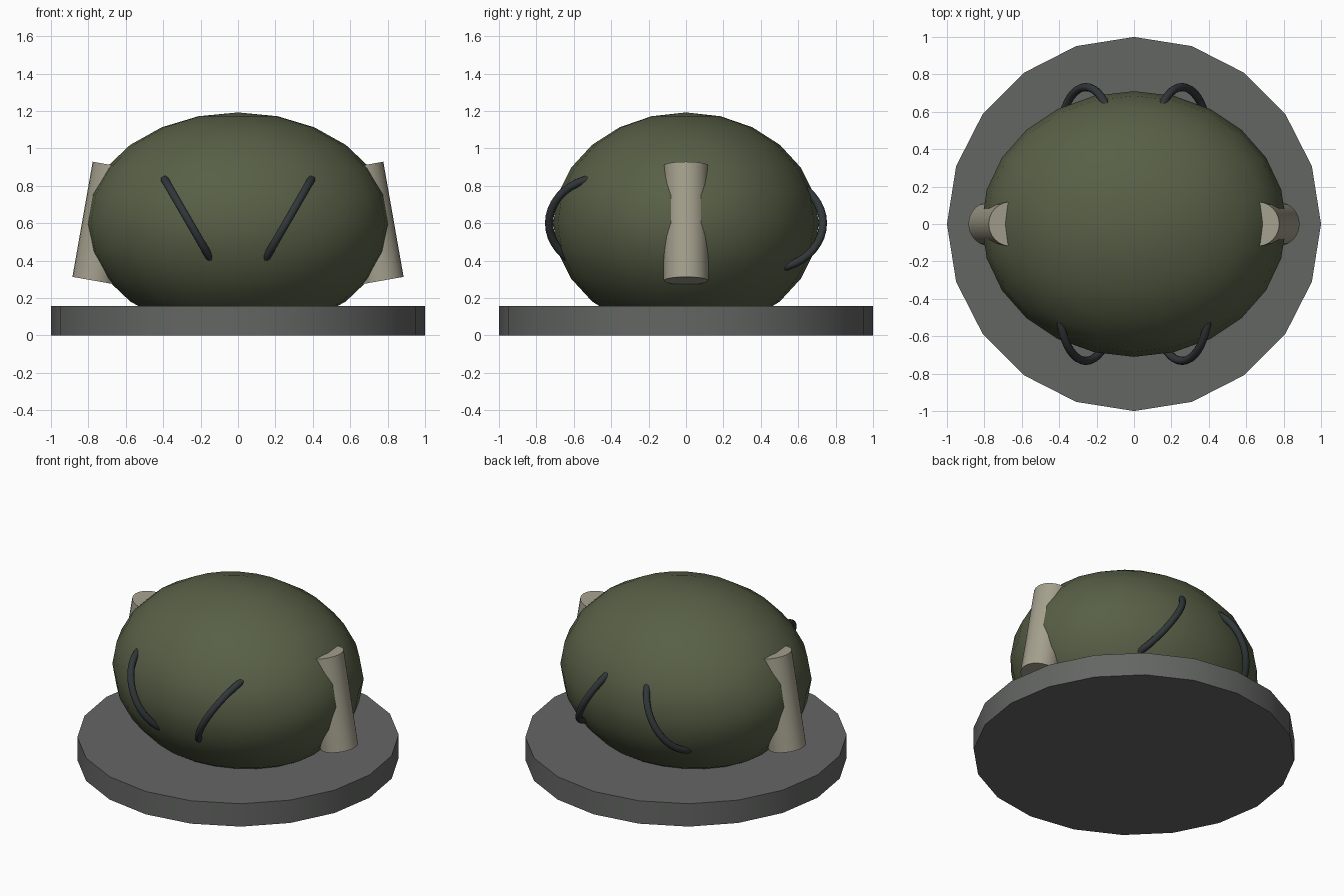
import bpy
from math import radians, sin, cos
from mathutils import Matrix, Vector

cube = bpy.data.objects.get("Cube")
if cube:
    bpy.data.objects.remove(cube, do_unlink=True)


def material(name, rgb):
    mat = bpy.data.materials.new(name)
    mat.use_nodes = True
    mat.diffuse_color = (*rgb, 1)
    mat.node_tree.nodes["Principled BSDF"].inputs["Base Color"].default_value = (*rgb, 1)
    return mat


olive = material("olive green", (0.098, 0.117, 0.062))
stone = material("stone grey", (0.127, 0.133, 0.127))
beige = material("warm beige", (0.376, 0.352, 0.27))
slate = material("dark slate", (0.030, 0.038, 0.041))


def finish(name, mat, angle=60):
    obj = bpy.context.object
    obj.name = obj.data.name = name
    obj.data.materials.append(mat)
    bpy.ops.object.shade_smooth_by_angle(angle=radians(angle))
    return obj


# Round base slab
BASE_H = 0.157
bpy.ops.mesh.primitive_cylinder_add(vertices=20, radius=1, depth=BASE_H,
                                    location=(0, 0, BASE_H / 2))
finish("base", stone)

# Squashed ellipsoid body sunk into the base
MID = 0.6
bpy.ops.mesh.primitive_uv_sphere_add(segments=24, ring_count=12, radius=1,
                                     location=(0, 0, MID))
body = finish("body", olive)
body.scale = (0.815, 0.71, 0.592)

for side, label in ((1, "left"), (-1, "right")):
    # Tilted side canister, half buried in the body
    bpy.ops.mesh.primitive_cylinder_add(vertices=24, radius=0.119, depth=0.625,
                                        location=(side * 0.714, 0, MID),
                                        rotation=(0, radians(-10 * side), 0))
    finish(label + "_canister", beige)

    # Slanted ring handles, front pair leaning out and back pair leaning in
    for facing, end in ((-1, "front"), (1, "back")):
        bpy.ops.mesh.primitive_torus_add(major_segments=40, minor_segments=10,
                                         major_radius=0.28, minor_radius=0.022)
        handle = finish(end + "_" + label + "_handle", slate)
        lean = radians(-30 * side * facing)
        along = Vector((sin(lean), 0, cos(lean)))
        out = Vector((0, facing, 0))
        turn = Matrix((along, out, along.cross(out))).transposed().to_4x4()
        handle.matrix_world = Matrix.Translation((side * 0.257, facing * 0.452, MID)) @ turn
